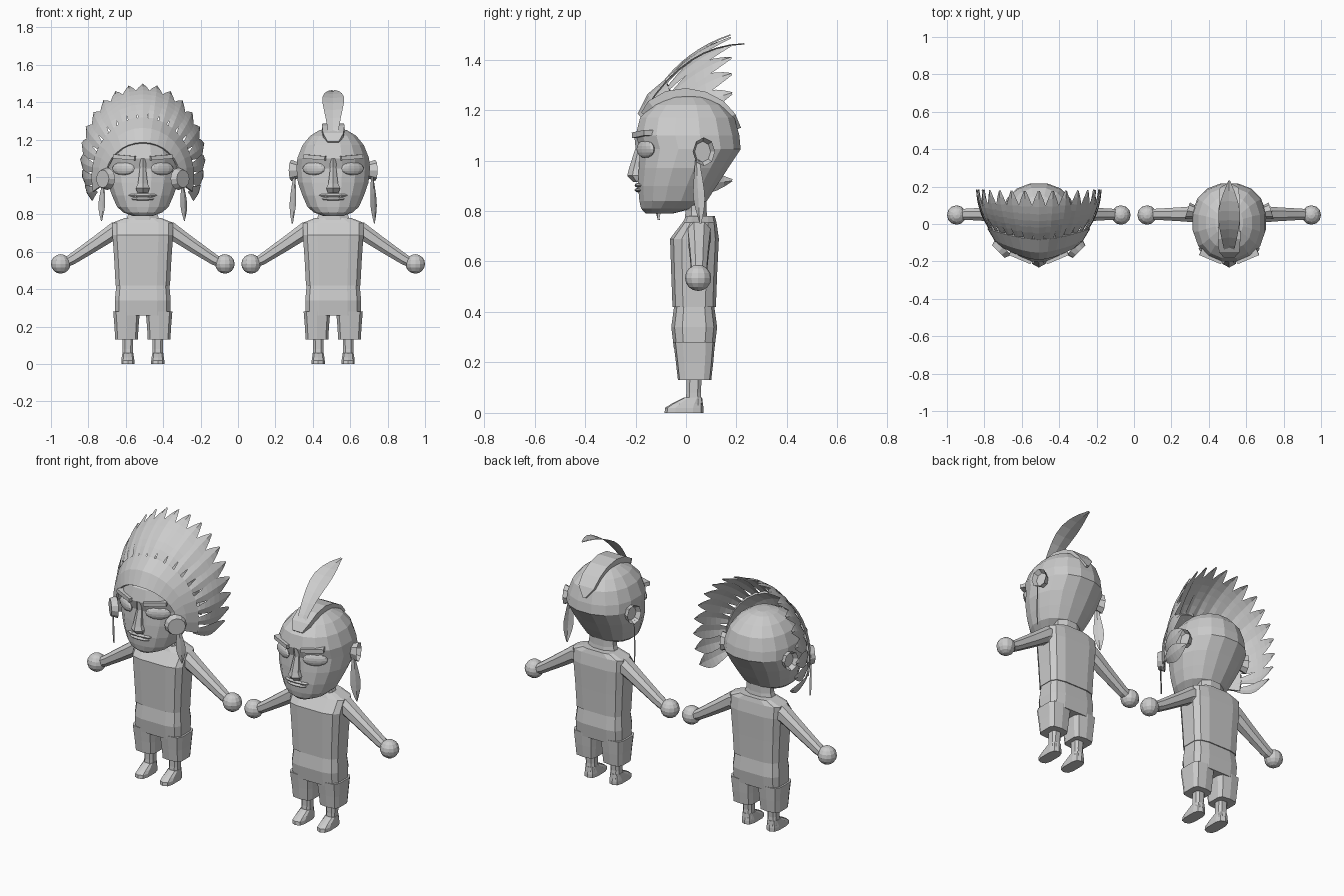
import bpy, bmesh, math
from mathutils import Vector, Matrix

if "Cube" in bpy.data.objects:
    bpy.data.objects.remove(bpy.data.objects["Cube"])

grey = bpy.data.materials.new("plain grey")
grey.diffuse_color = (0.6, 0.6, 0.6, 1)
grey.use_nodes = True
grey.node_tree.nodes["Principled BSDF"].inputs["Base Color"].default_value = grey.diffuse_color


def finish(bm, name, cx):
    bmesh.ops.recalc_face_normals(bm, faces=bm.faces)
    me = bpy.data.meshes.new(name)
    bm.to_mesh(me)
    bm.free()
    me.materials.append(grey)
    ob = bpy.data.objects.new(name, me)
    ob.location.x = cx
    bpy.context.collection.objects.link(ob)
    return ob


def skin(bm, rings):
    """Bridge closed rings of points and cap both ends."""
    vs = [[bm.verts.new(p) for p in r] for r in rings]
    n = len(vs[0])
    for a, b in zip(vs, vs[1:]):
        for i in range(n):
            j = (i + 1) % n
            bm.faces.new((a[i], a[j], b[j], b[i]))
    bm.faces.new(vs[0])
    bm.faces.new(vs[-1])


def oval(n, p):
    f = lambda c: math.copysign(abs(c) ** (2 / p), c)
    angles = [2 * math.pi * (i + .5) / n for i in range(n)]
    return [(f(math.cos(a)), f(math.sin(a))) for a in angles]


def loft(name, cx, rows, n=8, p=2.0, x=0):
    """Rows of (z, front y, back y, half width)."""
    bm = bmesh.new()
    skin(bm, [[(x + hw * u, (yf + yb) / 2 + (yb - yf) / 2 * v, z) for u, v in oval(n, p)]
              for z, yf, yb, hw in rows])
    return finish(bm, name, cx)


def ball(name, cx, loc, scale, turn=0, seg=12, rings=8):
    bm = bmesh.new()
    m = Matrix.Translation(loc) @ Matrix.Rotation(turn, 4, 'Z') @ Matrix.Diagonal((*scale, 1))
    bmesh.ops.create_uvsphere(bm, u_segments=seg, v_segments=rings, radius=1, matrix=m)
    return finish(bm, name, cx)


def feather(bm, a, b, c, side, width):
    """Curved blade along a quadratic curve with a slightly raised quill."""
    a, b, c, side = Vector(a), Vector(b), Vector(c), Vector(side).normalized()
    ridge = (c - a).cross(side).normalized() * 0.006
    prof = [.4, .55, .72, .88, 1, 1, .82, .5, .1]
    rows = []
    for i, w in enumerate(prof):
        t = i / (len(prof) - 1)
        q = a * (1 - t) ** 2 + b * 2 * t * (1 - t) + c * t * t
        h = side * width / 2 * w
        rows.append([bm.verts.new(v) for v in (q - h, q + ridge, q + h)])
    for r, s in zip(rows, rows[1:]):
        for k in (0, 1):
            bm.faces.new((r[k], r[k + 1], s[k + 1], s[k]))


def disc(name, cx, loc, direction, r1, r2, depth, seg, inset=0, squash=1):
    bm = bmesh.new()
    rot = Vector(direction).to_track_quat('Z', 'Y').to_matrix().to_4x4()
    bmesh.ops.create_cone(bm, cap_ends=True, segments=seg, radius1=r1, radius2=r2, depth=depth)
    if inset:
        bm.faces.ensure_lookup_table()
        top = max(bm.faces, key=lambda f: f.calc_center_median().z)
        bmesh.ops.inset_region(bm, faces=[top], thickness=inset, depth=0)
        bmesh.ops.translate(bm, verts=top.verts, vec=(0, 0, -.025))
    bm.transform(Matrix.Translation(loc) @ Matrix.Diagonal((1, squash, 1, 1)) @ rot)
    return finish(bm, name, cx)


def body(cx):
    # head, neck and clothes
    loft("head", cx, [(.79, -.16, -.05, .05), (.81, -.18, .03, .105), (.84, -.187, .085, .14),
                      (.9, -.193, .125, .167), (.97, -.19, .17, .192), (1.045, -.185, .22, .2),
                      (1.1, -.203, .215, .195), (1.17, -.185, .195, .167), (1.22, -.135, .15, .125),
                      (1.25, -.075, .09, .075), (1.26, -.03, .05, .03)], 16, 2.25)
    loft("neck", cx, [(.76, -.01, .09, .1), (.8, -.005, .085, .085), (.88, -.01, .085, .08)])
    loft("shirt", cx, [(.42, -.055, .12, .148), (.55, -.06, .125, .155), (.69, -.065, .132, .165),
                       (.755, -.015, .122, .165), (.78, 0, .115, .1)], 12, 4)
    loft("shorts_top", cx, [(.26, -.05, .115, .15), (.34, -.06, .125, .152), (.425, -.048, .113, .144)], 12, 4)
    # face
    loft("nose", cx, [(.915, -.21, -.15, .033), (.94, -.233, -.15, .043), (.965, -.227, -.15, .03),
                      (1.05, -.2, -.15, .018), (1.1, -.205, -.15, .025)], 6)
    for z, w in ((.902, .08), (.883, .065)):
        ball("lip", cx, (0, -.178, z), (w, .026, .011), 0, 10, 6)
    for s in (-1, 1):
        ball("eye", cx, (s * .104, -.16, 1.045), (.068, .018, .035), s * .5)
        bm = bmesh.new()
        m = Matrix.Translation((s * .095, -.172, 1.105)) @ Matrix.Rotation(s * .4, 4, 'Z') \
            @ Matrix.Rotation(-s * .08, 4, 'Y') @ Matrix.Diagonal((.125, .04, .022, 1))
        bmesh.ops.create_cube(bm, size=1, matrix=m)
        finish(bm, "brow", cx)
        disc("ear", cx, (s * .2, .066, 1.035), (s, .25, 0), .038, .057, .05, 8, .016, .8)
        # arm and round hand
        bm = bmesh.new()
        skin(bm, [[(s * x, .052 + ry * u, z + rz * v) for u, v in oval(8, 2.3)]
                  for x, z, ry, rz in ((.11, .71, .05, .058), (.165, .705, .048, .055),
                                       (.26, .64, .04, .047), (.37, .567, .033, .038),
                                       (.42, .54, .03, .028))])
        finish(bm, "arm", cx)
        ball("hand", cx, (s * .439, .048, .535), (.052, .052, .052), 0, 12, 8)
        # leg and foot
        loft("shorts_leg", cx, [(.13, -.032, .1, .062), (.2, -.04, .108, .066), (.28, -.05, .115, .073)],
             10, 4, s * .087 if s else 0)
        loft("shin", cx, [(.03, -.005, .065, .03), (.08, 0, .06, .029), (.15, 0, .065, .031)], 8, 3, s * .08)
        loft("foot", cx, [(0, -.085, .07, .036), (.02, -.083, .07, .036), (.035, -.06, .067, .034),
                          (.06, -.01, .064, .03)], 10, 3, s * .08)


L, R = -.509, .509
body(L)
body(R)

# crest strip running over the bare head
bm = bmesh.new()
mid = Vector((0, .01, 1.05))
rings = []
for y, z, w in ((-.178, 1.19, .03), (-.15, 1.235, .055), (-.08, 1.275, .06), (0, 1.287, .058),
                (.08, 1.272, .056), (.15, 1.235, .055), (.195, 1.185, .05), (.218, 1.13, .008)):
    d = (Vector((0, y, z)) - mid).normalized() * .035
    rings.append([(-w, y, z), (w, y, z), (w, y - d.y, z - d.z), (-w, y - d.y, z - d.z)])
skin(bm, rings)
finish(bm, "crest_strip", R)

# single crest feather
bm = bmesh.new()
feather(bm, (0, -.16, 1.21), (0, .0, 1.46), (0, .23, 1.465), (1, 0, 0), .115)
finish(bm, "crest_feather", R)

# hanging ear feathers, and the discs with pendants on the headdress
for s in (-1, 1):
    bm = bmesh.new()
    feather(bm, (s * .208, .045, 1.0), (s * .216, .05, .88), (s * .22, .058, .75), (s * .6, .8, 0), .056)
    finish(bm, "ear_feather", R)
    bm = bmesh.new()
    feather(bm, (s * .212, -.125, .96), (s * .22, -.115, .87), (s * .222, -.108, .765), (s * .7, .7, 0), .05)
    finish(bm, "pendant_feather", L)
    disc("side_disc", L, (s * .203, -.135, .99), (s * .7, -.7, 0), .06, .048, .035, 12)


def arc(deg, hw, hh, cz, y0, y1):
    """Point on an arch: y0 at the top, y1 at the sides."""
    a = math.radians(deg)
    k = abs(math.cos(a)) ** 1.6
    return Vector((hw * math.cos(a), y0 + (y1 - y0) * k, cz + hh * math.sin(a)))


# headdress brow band: flared arch from the forehead outward
bm = bmesh.new()
N = 18
cols = []
for i in range(N + 1):
    g = -14 + 208 * i / N
    inner, outer = arc(g, .198, .185, 1.0, -.192, -.125), arc(g, .275, .32, 1.0, -.085, -.025)
    bulge = (inner + outer) / 2 + Vector((0, -.015, .01))
    cols.append([bm.verts.new(v) for v in (inner, bulge, outer)])
for a, b in zip(cols, cols[1:]):
    for k in (0, 1):
        bm.faces.new((a[k], a[k + 1], b[k + 1], b[k]))
band = finish(bm, "headdress_band", L)
band.modifiers.new("thickness", 'SOLIDIFY').thickness = .012

# fan of long feathers sweeping back from the band
bm = bmesh.new()
for i in range(N + 1):
    f = i / N
    g, h = -13 + 206 * f, -28 + 236 * f
    root = arc(g, .255, .285, 1.0, -.105, -.035)
    bend = arc((g + h) / 2, .325, .395, 1.04, .0, .06)
    tip = arc(h, .33, .39, 1.105, .178, .185)
    a = math.radians(h)
    feather(bm, root, bend, tip, (-math.sin(a) * .33, 0, math.cos(a) * .39), .092)
finish(bm, "headdress_feathers", L)
